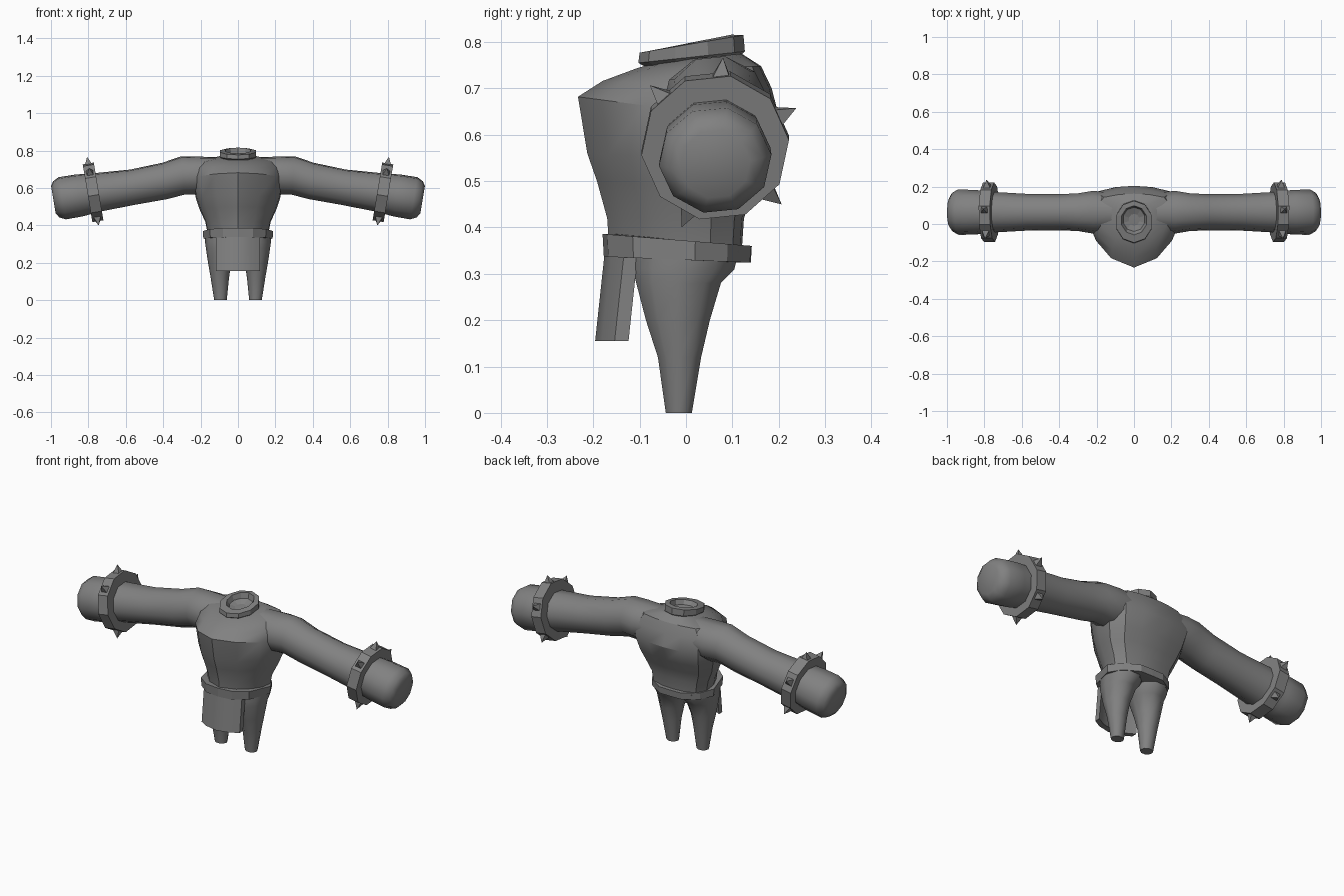
import bpy, bmesh, math
from mathutils import Vector

if "Cube" in bpy.data.objects:
    bpy.data.objects.remove(bpy.data.objects["Cube"])

grey = bpy.data.materials.new("stone grey")
grey.diffuse_color = (0.22, 0.22, 0.22, 1)
grey.use_nodes = True
grey.node_tree.nodes["Principled BSDF"].inputs["Base Color"].default_value = grey.diffuse_color


def make(name, verts, faces, smooth=None):
    mesh = bpy.data.meshes.new(name)
    mesh.from_pydata(verts, [], faces)
    bm = bmesh.new()
    bm.from_mesh(mesh)
    bmesh.ops.recalc_face_normals(bm, faces=bm.faces)
    bm.to_mesh(mesh)
    bm.free()
    mesh.materials.append(grey)
    obj = bpy.data.objects.new(name, mesh)
    bpy.context.collection.objects.link(obj)
    if smooth:
        bpy.ops.object.select_all(action='DESELECT')
        obj.select_set(True)
        bpy.context.view_layer.objects.active = obj
        bpy.ops.object.shade_smooth_by_angle(angle=math.radians(smooth))
    return obj


def loft(name, rings, smooth=None):
    """Skin equal-sized rings and close both ends."""
    n = len(rings[0])
    verts = [p for r in rings for p in r]
    faces = [(i * n + j, i * n + (j + 1) % n, (i + 1) * n + (j + 1) % n, (i + 1) * n + j)
             for i in range(len(rings) - 1) for j in range(n)]
    faces += [tuple(range(n)), tuple(range(len(verts) - n, len(verts)))]
    return make(name, verts, faces, smooth)


def oval(cx, cy, rx, ry, zf, zb, n=10, off=0.0):
    """Horizontal ring whose height runs from zf at the front to zb at the back."""
    out = []
    for k in range(n):
        a = 2 * math.pi * k / n + off
        s = math.sin(a)
        out.append((cx + rx * math.cos(a), cy + ry * s, zf + (zb - zf) * (s + 1) / 2))
    return out


# torso: a pointed-chest outline scaled up the body
half = [(0, 0), (.5, .115), (.83, .33), (.98, .53), (1, .76), (.8, .93), (.4, .985), (0, 1)]
outline = half + [(-u, v) for u, v in half[-2:0:-1]]


def chest(hw, yf, yb, zf, zb):
    return [(u * hw, yf + v * (yb - yf), zf + (zb - zf) * v) for u, v in outline]


loft("torso", [
    chest(.16, -.165, .12, .345, .345),
    chest(.175, -.17, .125, .42, .42),
    chest(.205, -.192, .145, .50, .48),
    chest(.225, -.213, .175, .56, .54),
    chest(.245, -.233, .204, .682, .625),
    chest(.235, -.18, .185, .716, .70),
    chest(.20, -.11, .162, .742, .748),
    chest(.10, -.07, .12, .755, .775),
], 32)

# collar with a sunken cone-shaped socket
loft("collar", [
    oval(0, .015, .075, .09, .74, .755, 10, math.pi / 10),
    oval(0, .012, .10, .115, .755, .78, 10, math.pi / 10),
    oval(0, .012, .10, .112, .777, .815, 10, math.pi / 10),
    oval(0, .02, .07, .078, .785, .816, 10, math.pi / 10),
    oval(0, .025, .06, .065, .765, .785, 10, math.pi / 10),
    oval(0, .025, .008, .008, .758, .758, 10, math.pi / 10),
])

# belt, angular towards the back
belt_half = [(0, -.18), (.08, -.17), (.15, -.115), (.188, .02), (.15, .09), (.07, .14), (0, .142)]
belt = belt_half + [(-x, y) for x, y in belt_half[-2:0:-1]]
loft("belt", [[(x * s, y * s, z - (y + .18) * t) for x, y in belt]
              for s, z, t in ((.85, .337, .04), (.985, .337, .04), (1, .386, .08), (.85, .386, .08))])

# curved front cloth hanging from the belt
xs = [-.118, -.07, 0, .07, .118]
cloth = []
for z, sh in ((.155, 0), (.35, .021)):
    bow = lambda x: .042 * (x / .118) ** 2
    cloth.append([(x, -.196 + sh + bow(x), z) for x in xs] +
                 [(x, -.166 + sh + bow(x), z) for x in reversed(xs)])
loft("front_cloth", cloth, 30)

ARM_Y = .063
TILT = math.radians(9.5)
for side, label in ((1, "left"), (-1, "right")):
    # tapered leg: inner x, outer x, front y, back y, height
    leg = []
    for xi, xo, yf, yb, z in ((.06, .127, -.045, .014, 0), (.048, .146, -.063, .035, .12),
                              (.036, .16, -.09, .055, .20), (.008, .172, -.112, .08, .28),
                              (-.01, .176, -.12, .11, .31), (-.01, .176, -.12, .12, .35)):
        leg.append(oval(side * (xi + xo) / 2, (yf + yb) / 2, (xo - xi) / 2, (yb - yf) / 2, z, z, 10))
    loft(label + "_leg", leg, 50)

    # arm: x, centre z, vertical radius, depth radius, tilt
    def disc(x, z, rz, ry, tilt, n=10):
        out = []
        for k in range(n):
            a = 2 * math.pi * k / n + math.radians(6)
            up = rz * math.sin(a)
            out.append((side * (x + up * math.sin(tilt)), ARM_Y + ry * math.cos(a),
                        z + up * math.cos(tilt)))
        return out

    loft(label + "_arm", [disc(*s) for s in (
        (.08, .672, .095, .10, 0), (.22, .667, .103, .115, 0), (.295, .667, .105, .102, .08),
        (.39, .638, .10, .097, .16), (.56, .605, .097, .098, TILT), (.75, .577, .106, .109, TILT),
        (.85, .56, .116, .12, TILT), (.94, .545, .117, .122, TILT),
        (.972, .54, .100, .103, TILT), (.987, .537, .076, .076, TILT))], 50)

    # cuff around the forearm
    c = Vector((.775, .577))
    ax = Vector((math.cos(TILT), -math.sin(TILT)))
    a0, a1 = c - ax * .03, c + ax * .03
    loft(label + "_cuff", [disc(p.x, p.y, r, r, TILT) for p, r in
                           ((a0, .10), (a0, .16), (a1, .16), (a1, .10))])

    # pyramid spikes spaced round the cuff
    verts, faces = [], []
    for deg in (85, 137, 25, -42, -112):
        a = math.radians(deg)

        def place(along, r, t):
            y = r * math.cos(a) - t * math.sin(a)
            up = r * math.sin(a) + t * math.cos(a)
            p = c + ax * along + Vector((math.sin(TILT), math.cos(TILT))) * up
            return (side * p.x, ARM_Y + y, p.y)
        b = len(verts)
        verts += [place(i, .148, j) for i, j in ((-.02, -.02), (.02, -.02), (.02, .02), (-.02, .02))]
        verts.append(place(0, .193, 0))
        faces += [(b + k, b + (k + 1) % 4, b + 4) for k in range(4)] + [(b, b + 1, b + 2, b + 3)]
    make(label + "_cuff_spikes", verts, faces)
